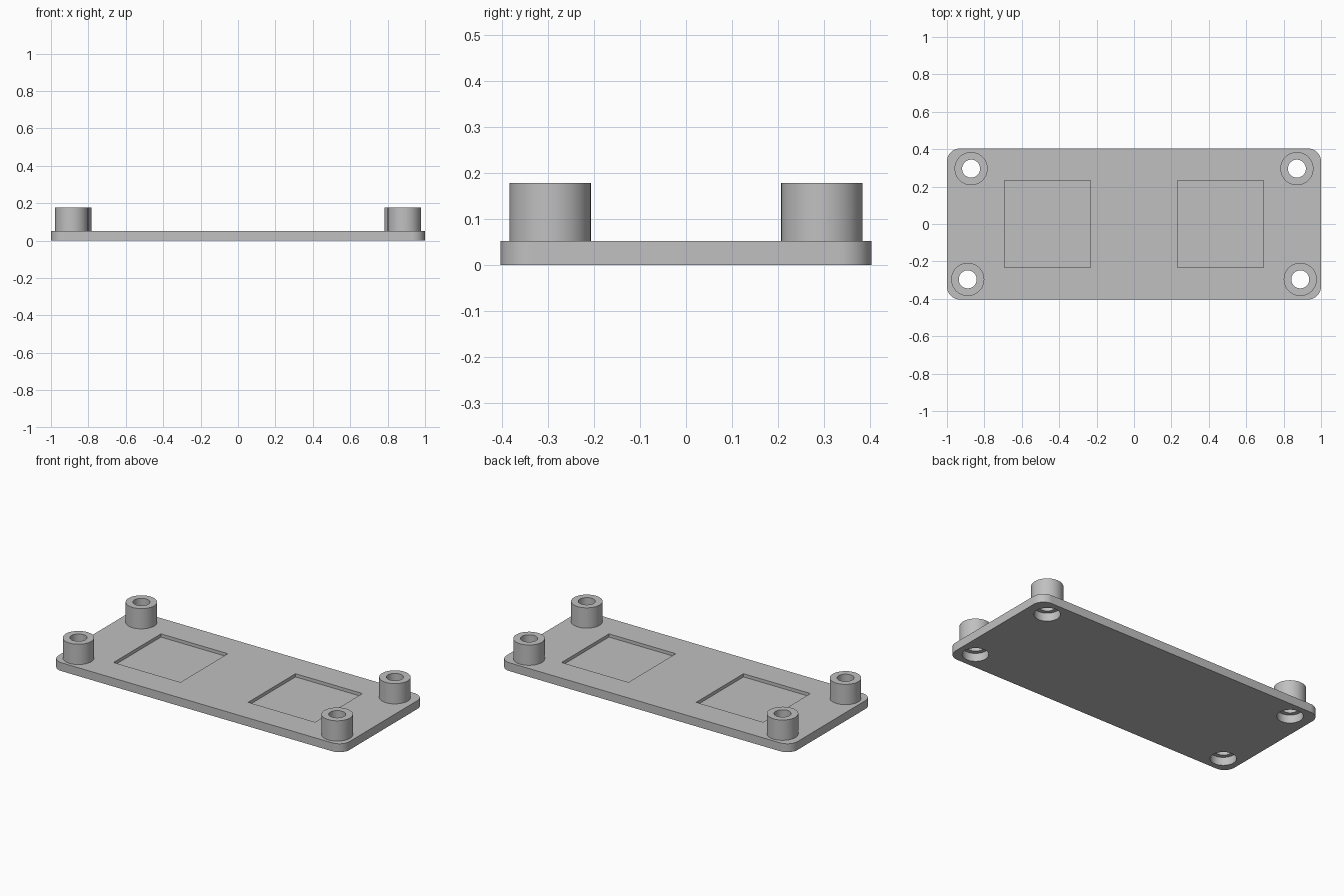
import bpy
import bmesh
from mathutils import Matrix

if "Cube" in bpy.data.objects:
    bpy.data.objects.remove(bpy.data.objects["Cube"], do_unlink=True)

PLATE_TOP = 0.052
BOSS_TOP = 0.178
POSTS = [(sx * x, y) for x, y in ((0.889, -0.296), (0.871, 0.296)) for sx in (-1, 1)]

grey = bpy.data.materials.new("plain grey")
grey.use_nodes = True
colour = (0.53, 0.53, 0.53, 1)
grey.diffuse_color = colour
grey.node_tree.nodes["Principled BSDF"].inputs["Base Color"].default_value = colour


def add_object(name, bm):
    mesh = bpy.data.meshes.new(name)
    bm.to_mesh(mesh)
    bm.free()
    mesh.materials.append(grey)
    obj = bpy.data.objects.new(name, mesh)
    bpy.context.collection.objects.link(obj)
    return obj


def box(bm, x, size_x, size_y, z0, z1):
    place = Matrix.Translation((x, 0, (z0 + z1) / 2))
    scale = Matrix.Diagonal((size_x, size_y, z1 - z0, 1))
    bmesh.ops.create_cube(bm, size=1, matrix=place @ scale)


def post_cylinders(name, radius, z0, z1):
    bm = bmesh.new()
    for x, y in POSTS:
        bmesh.ops.create_cone(bm, cap_ends=True, segments=64, radius1=radius,
                              radius2=radius, depth=z1 - z0,
                              matrix=Matrix.Translation((x, y, (z0 + z1) / 2)))
    return add_object(name, bm)


def combine(target, tool, operation):
    tool.hide_render = True
    mod = target.modifiers.new(tool.name, "BOOLEAN")
    mod.operation = operation
    mod.solver = "EXACT"
    mod.object = tool
    bpy.context.view_layer.objects.active = target
    bpy.ops.object.modifier_apply(modifier=mod.name)
    bpy.data.objects.remove(tool, do_unlink=True)


# Base plate with rounded corners
bm = bmesh.new()
box(bm, 0, 2, 0.808, 0, PLATE_TOP)
corners = [e for e in bm.edges
           if abs(e.verts[0].co.z - e.verts[1].co.z) > PLATE_TOP / 2]
bmesh.ops.bevel(bm, geom=corners, offset=0.07, segments=12, profile=0.5,
                affect="EDGES")
plate = add_object("mounting_plate", bm)

# Raised bosses at the corners
combine(plate, post_cylinders("bosses", 0.0885, 0.02, BOSS_TOP), "UNION")

# Shallow square pockets in the top
bm = bmesh.new()
for side in (-1, 1):
    box(bm, side * 0.4625, 0.46, 0.465, PLATE_TOP - 0.02, 0.1)
combine(plate, add_object("pocket_cutter", bm), "DIFFERENCE")

# Through holes, with wider round recesses underneath
combine(plate, post_cylinders("hole_cutter", 0.048, -0.05, 0.25), "DIFFERENCE")
combine(plate, post_cylinders("recess_cutter", 0.073, -0.05, 0.05), "DIFFERENCE")

# Smooth the round walls, keep the edges crisp
bpy.ops.object.select_all(action="DESELECT")
plate.select_set(True)
bpy.context.view_layer.objects.active = plate
bpy.ops.object.shade_smooth_by_angle(angle=0.6)
